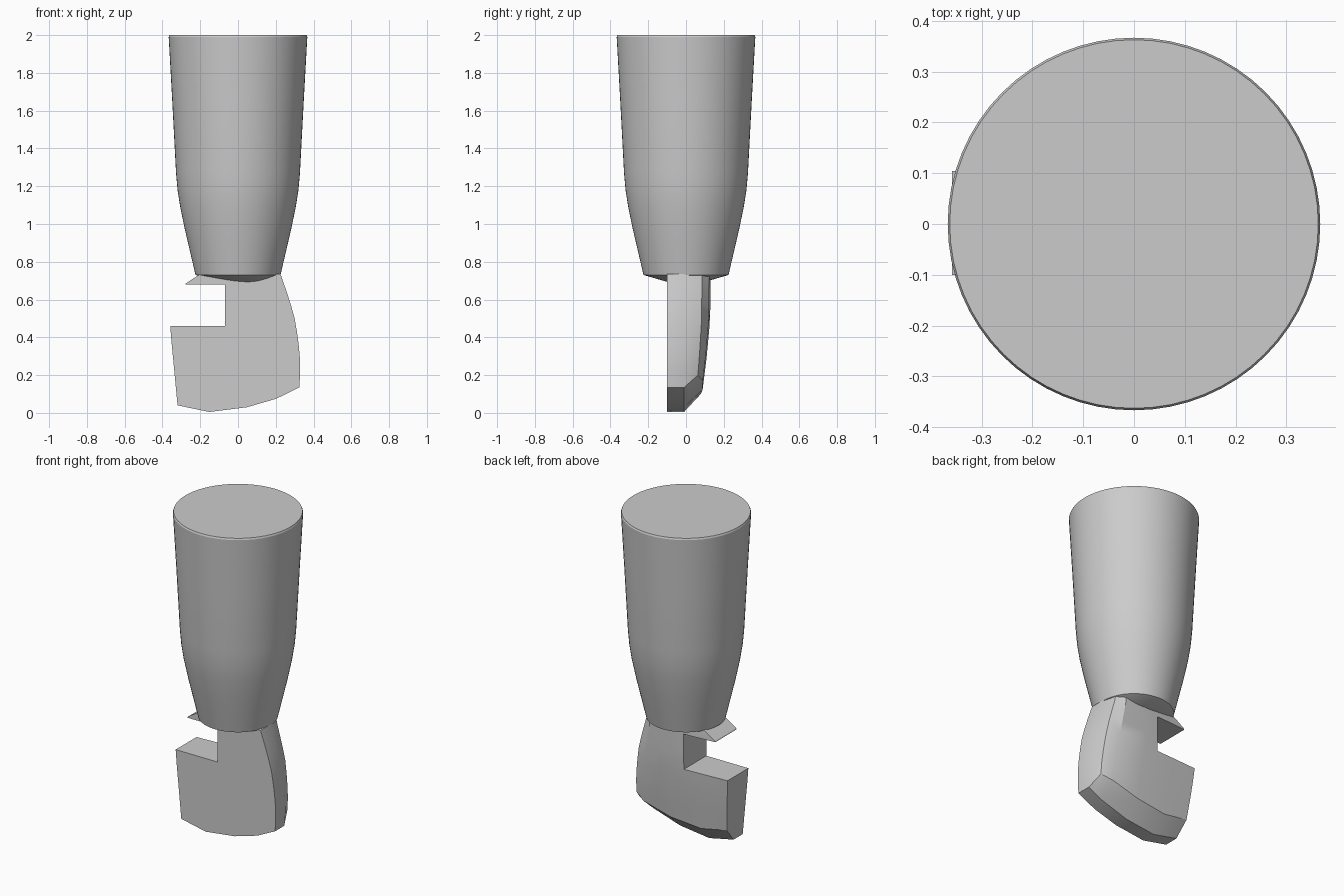
import bpy, bmesh
from math import cos, sin, tau, radians

if "Cube" in bpy.data.objects:
    bpy.data.objects.remove(bpy.data.objects["Cube"])


def finish(name, bm, angle=30):
    bmesh.ops.recalc_face_normals(bm, faces=bm.faces)
    me = bpy.data.meshes.new(name)
    bm.to_mesh(me)
    bm.free()
    ob = bpy.data.objects.new(name, me)
    bpy.context.collection.objects.link(ob)
    return ob


def smooth(ob, angle):
    bpy.ops.object.select_all(action='DESELECT')
    bpy.context.view_layer.objects.active = ob
    ob.select_set(True)
    bpy.ops.object.shade_smooth_by_angle(angle=radians(angle))


def interp(pts, v):
    for (a, p), (b, q) in zip(pts, pts[1:]):
        if v <= b:
            return p + (q - p) * max(0, (v - a) / (b - a))
    return pts[-1][1]


def bridge(bm, r0, r1):
    n = len(r0)
    for i in range(n):
        j = (i + 1) % n
        bm.faces.new((r0[i], r0[j], r1[j], r1[i]))


# Sleeve: tapered round body with a shallow off-centre cone closing the cuff
N = 64
profile = [(.225, .73), (.253, .85), (.281, .97), (.306, 1.09), (.320, 1.18),
           (.328, 1.27), (.348, 1.65), (.367, 1.99), (.363, 2)]
bm = bmesh.new()
rings = [[bm.verts.new((r * cos(tau * i / N), r * sin(tau * i / N), z)) for i in range(N)]
         for r, z in profile]
for a, b in zip(rings, rings[1:]):
    bridge(bm, a, b)
bm.faces.new(rings[-1])
tip = bm.verts.new((.09, 0, .665))
for i in range(N):
    bm.faces.new((rings[0][(i + 1) % N], rings[0][i], tip))
smooth(finish("sleeve", bm), 20)

# Hand: flat front, back bevelled along the bottom and rounded on the right
bottom = [(0, .04), (.26, .005), (.57, .03), (.81, .075), (1, .135)]
left = [(.04, -.32), (.46, -.36), (.56, -.335), (.68, -.285), (.735, -.20)]
right = [(.135, .325), (.2, .329), (.3, .328), (.4, .317), (.5, .30), (.6, .272), (.735, .225)]
back = [(.1, .085), (.3, .11), (.5, .128), (.735, .13)]
TOP = .735
us = [0, .26, .57, .81, 1]
bm = bmesh.new()
rows = []
for t in (0, .13, .25, .37, .49, .61, .73, .85, .93, 1):
    zs = [interp(bottom, u) * (1 - t) + TOP * t for u in us]
    xl, xr = interp(left, zs[0]), interp(right, zs[-1])
    row = [bm.verts.new((xl + (xr - xl) * u, -.1, z)) for u, z in zip(us, zs)]
    for u, bulge in ((1, 0), (.95, .66), (.85, .95), (.57, 1), (.26, .93), (0, .8)):
        z = interp(bottom, u) * (1 - t) + TOP * t
        y = -.01 if t == 0 else -.005 + bulge * (interp(back, z) + .005)
        if u == 0 and t > 0:
            y = interp(back, z) - .02
        row.append(bm.verts.new((xl + (xr - xl) * u, y, z)))
    rows.append(row)
for a, b in zip(rows, rows[1:]):
    bridge(bm, a, b)
for r in (rows[0], rows[-1]):
    bm.faces.new(r)
bmesh.ops.triangulate(bm, faces=bm.faces)
hand = finish("hand", bm)

# Grip notch cut through the hand
bm = bmesh.new()
bmesh.ops.create_cube(bm, size=1)
for v in bm.verts:
    v.co = (-.32 + v.co.x * .5, v.co.y, .57 + v.co.z * .22)
cutter = finish("notch_cutter", bm)
cutter.hide_render = True
mod = hand.modifiers.new("notch", 'BOOLEAN')
mod.operation, mod.object, mod.solver = 'DIFFERENCE', cutter, 'EXACT'
bpy.ops.object.select_all(action='DESELECT')
bpy.context.view_layer.objects.active = hand
hand.select_set(True)
bpy.ops.object.modifier_apply(modifier="notch")
bpy.data.objects.remove(cutter)
smooth(hand, 28)
